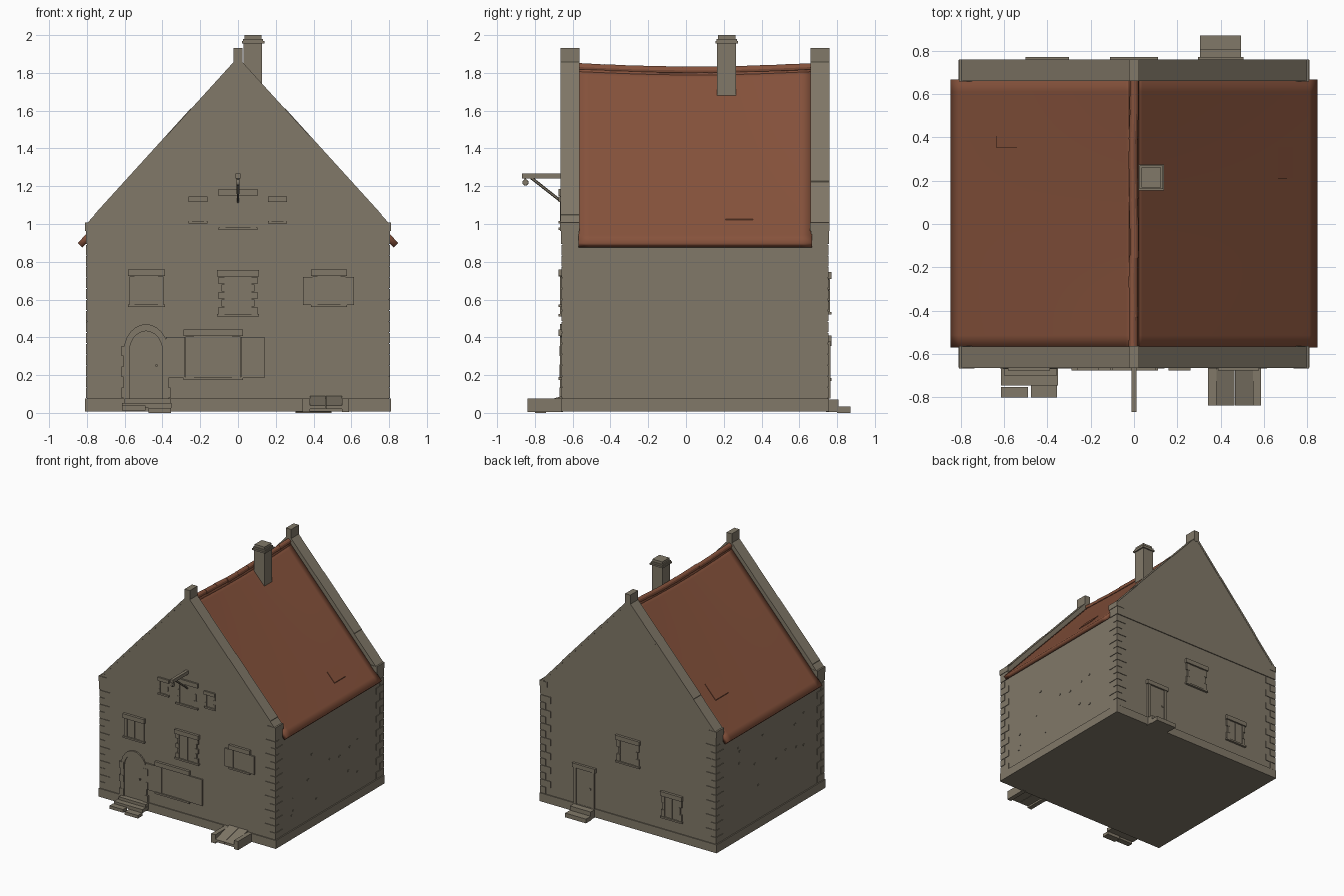
import bpy, bmesh, math, random
from mathutils import Vector

random.seed(4)
cube = bpy.data.objects.get("Cube")
if cube:
    bpy.data.objects.remove(cube)


def material(name, rgb):
    m = bpy.data.materials.new(name)
    m.use_nodes = True
    m.diffuse_color = (*rgb, 1)
    m.node_tree.nodes["Principled BSDF"].inputs["Base Color"].default_value = (*rgb, 1)
    return m


STONE = material("warm grey stone", (0.22, 0.19, 0.14))
TILE = material("red clay tile", (0.24, 0.085, 0.045))


def finish(name, bm, mat):
    bmesh.ops.recalc_face_normals(bm, faces=bm.faces)
    me = bpy.data.meshes.new(name)
    bm.to_mesh(me)
    bm.free()
    me.materials.append(mat)
    ob = bpy.data.objects.new(name, me)
    bpy.context.collection.objects.link(ob)
    return ob


def boxes(name, items, mat=STONE):
    """One object from (x0, x1, y0, y1, z0, z1) boxes."""
    bm = bmesh.new()
    for x0, x1, y0, y1, z0, z1 in items:
        for v in bmesh.ops.create_cube(bm, size=1)["verts"]:
            v.co = Vector((x0 + (v.co.x + .5) * (x1 - x0), y0 + (v.co.y + .5) * (y1 - y0),
                           z0 + (v.co.z + .5) * (z1 - z0)))
    return finish(name, bm, mat)


def prism(name, pts, y0, y1, mat=STONE):
    """Extrude an (x, z) outline along y."""
    bm = bmesh.new()
    f = bm.faces.new([bm.verts.new((x, y0, z)) for x, z in pts])
    ext = bmesh.ops.extrude_face_region(bm, geom=[f])
    for g in ext["geom"]:
        if isinstance(g, bmesh.types.BMVert):
            g.co.y = y1
    return finish(name, bm, mat)


FRONT, BACK = -0.655, 0.75
GABLES = {"front": (-0.662, -0.567), "back": (0.662, 0.757)}
SLOPE = 1.1

# Walls, plinth and solid loft
boxes("walls", [(-.8, .8, FRONT, BACK, .02, .9)])
boxes("plinth", [(-.81, .81, -.663, .758, .008, .077)])
prism("loft", [(-.8, .88), (.8, .88), (0, 1.77)], -.6, .7)

# Gable walls with coping, kneelers and top stones
for end, (y0, y1) in GABLES.items():
    prism(end + "_gable", [(-.805, .895), (.805, .895), (.805, .99), (0, 1.87), (-.805, .99)], y0, y1)
    for s in (-1, 1):
        cuts = [0, .38, .76, .805] if end == "front" else [0, .25, .6, .805]
        for i, (a, b) in enumerate(zip(cuts, cuts[1:])):
            t = 1.883 + .004 * (i % 2)
            prism(end + "_coping", [(s * a, t - SLOPE * a), (s * b, t - SLOPE * b),
                                    (s * b, t - .025 - SLOPE * b), (s * a, t - .025 - SLOPE * a)],
                  y0 - .002, y1 + .002)
        x = sorted((s * .737, s * .809))
        boxes(end + "_kneeler", [(*x, y0 - .005, y1 + .003, .963, 1.008)])
    boxes(end + "_top_stone", [(-.024, .024, y0 - .002, y1 + .003, 1.84, 1.932)])

# Sagging roof slopes
N = 22
for side, s in (("left", 1), ("right", -1)):
    bm = bmesh.new()
    grid = []
    for i in range(N + 1):
        u = i / N
        row = []
        for j in range(N + 1):
            t = j / N
            sag = math.sin(math.pi * t) * .018 * (1 - u)
            row.append(bm.verts.new((s * .848 * u, -.57 + 1.237 * t, 1.832 - u * .933 - sag)))
        grid.append(row)
    for i in range(N):
        for j in range(N):
            q = [grid[i][j], grid[i + 1][j], grid[i + 1][j + 1], grid[i][j + 1]]
            bm.faces.new(q)
    # Close the sheet into a slab
    geom = bmesh.ops.extrude_face_region(bm, geom=bm.faces[:])["geom"]
    for g in geom:
        if isinstance(g, bmesh.types.BMVert):
            g.co += Vector((-s * .024, 0, -.024))
    for f in bm.faces:
        f.smooth = True
    finish(side + "_roof_slope", bm, TILE)


# Ridge tiles
def rod(name, a, b, r, mat, n=12):
    a, b = Vector(a), Vector(b)
    bm = bmesh.new()
    bmesh.ops.create_cone(bm, segments=n, cap_ends=True, radius1=r, radius2=r * .93, depth=(b - a).length)
    ob = finish(name, bm, mat)
    ob.location = (a + b) / 2
    ob.rotation_euler = (b - a).to_track_quat("Z", "Y").to_euler()
    return ob


for k in range(9):
    ends = []
    for t in (k / 9, (k + 1.08) / 9):
        t = min(t, 1)
        ends.append((random.uniform(-.005, .002), -.568 + 1.233 * t, 1.831 - .018 * math.sin(math.pi * t)))
    rod("ridge_tile", *ends, .021, TILE)


# Slightly lifted tile patches
def patch(x0, x1, y0, y1):
    top = [1.83 - 1.1 * abs(x) for x in (x0, x1)]
    prism("lifted_tile", [(x0, top[0]), (x1, top[1]), (x1, top[1] + .006), (x0, top[0] + .006)], y0, y1, TILE)


patch(-.635, -.54, .35, .52)
patch(.665, .735, .21, .355)

# Chimney with stepped cap
boxes("chimney", [(.03, .127, .165, .265, 1.68, 1.96)])
boxes("chimney_cap", [(.02, .139, .155, .275, 1.955, 1.968), (.026, .133, .161, .269, 1.968, 1.98),
                      (.034, .124, .169, .261, 1.98, 2.0)])


def on_wall(side, x0, x1, z0, z1, depth):
    """Box standing out from the front or back wall."""
    y = (FRONT - depth, FRONT + .01) if side == "front" else (BACK - .01, BACK + depth)
    return (x0, x1, *y, z0, z1)


def window(side, cx, w, z0, z1, jambs=2, panes=2, shutters=None):
    """Lintel, sill, alternating jamb stones, frame bars and optional shutters."""
    h = w / 2
    lint = min(.036, (z1 - z0) * .2)
    parts = [on_wall(side, cx - h, cx + h, z1 - lint, z1, .021),
             on_wall(side, cx - h, cx + h, z0, z0 + .014, .019)]
    step = (z1 - z0 - lint - .014) / jambs
    for i in range(jambs):
        for s in (-1, 1):
            a = h * (.93 if i % 2 == 0 else .8)
            x = sorted((cx + s * a, cx + s * h * .64))
            parts.append(on_wall(side, *x, z0 + .014 + i * step, z0 + .014 + (i + 1) * step - .002, .012))
    boxes(side + "_window_surround", parts)
    bars = [on_wall(side, cx - h * .64, cx + h * .64, z0 + .014, z1 - lint, .007)]
    for i in range(1, panes):
        x = cx - h * .64 + 1.28 * h * i / panes
        bars.append(on_wall(side, x - .005, x + .005, z0 + .014, z1 - lint, .01))
    boxes(side + "_window_panel", bars)
    if shutters:
        boxes("shutter", [on_wall(side, a, b, z0 + .01, z1 - lint - .005, .012) for a, b in shutters])


window("front", -.485, .195, .56, .76, 1)
window("front", 0, .22, .51, .757, 5)
window("front", .482, .19, .56, .76, 1, 2, [(.345, .41), (.55, .615)])
window("front", -.132, .315, .175, .442, 1, 3, [(-.38, -.28), (.015, .14)])
window("front", 0, .205, .967, 1.185, 3, 1)
window("front", -.212, .1, 1.003, 1.145, 3, 1)
window("front", .21, .1, 1.003, 1.145, 3, 1)
window("back", 0, .22, .52, .745, 3)
window("back", -.4, .2, .17, .39, 3)

# Arched front door: stone ring, jamb blocks, leaf and handle
DX = -.487


def arch(hw, rise, foot=.06, spring=.325):
    pts = [(DX + hw, foot)]
    for i in range(13):
        a = math.pi * i / 12
        pts.append((DX + hw * math.cos(a), spring + rise * math.sin(a)))
    return pts + [(DX - hw, foot)]


bm = bmesh.new()
outer, inner = [[bm.verts.new((x, FRONT - .012, z)) for x, z in arch(*p)] for p in ((.118, .145), (.088, .108))]
for i in range(len(outer) - 1):
    bm.faces.new((outer[i], outer[i + 1], inner[i + 1], inner[i]))
for g in bmesh.ops.extrude_face_region(bm, geom=bm.faces[:])["geom"]:
    if isinstance(g, bmesh.types.BMVert):
        g.co.y = FRONT + .01
finish("door_arch", bm, STONE)
prism("front_door", arch(.088, .108), FRONT - .004, FRONT + .01)
boxes("door_jamb_blocks", [on_wall("front", *sorted((DX + s * .09, DX + s * .13)), z, z + .055, .014)
                           for s in (-1, 1) for z in (.08, .19, .3)])
boxes("door_handle", [on_wall("front", -.438, -.426, .245, .257, .014)])

# Front steps
boxes("front_steps", [(-.6, -.355, -.7, -.65, .05, .077), (-.613, -.352, -.745, -.65, .025, .053),
                      (-.613, -.49, -.8, -.752, .012, .038), (-.475, -.355, -.8, -.74, 0, .025)])

# Cellar hatch with side walls and sloping doors
boxes("cellar_side_walls", [(.342, .38, -.838, -.65, .005, .077), (.55, .587, -.838, -.65, .005, .077)])
for x0, x1 in ((.38, .464), (.467, .55)):
    bm = bmesh.new()
    rim = [(-.838, .02), (-.838, .04), (-.65, .09), (-.65, .02)]
    ends = [[bm.verts.new((x, y, z)) for y, z in rim] for x in (x0, x1)]
    for e in ends:
        bm.faces.new(e)
    for i in range(4):
        bm.faces.new((ends[0][i], ends[0][i - 1], ends[1][i - 1], ends[1][i]))
    finish("cellar_door", bm, STONE)

# Back door and steps
boxes("back_door", [on_wall("back", .325, .475, .077, .375, .006), on_wall("back", .305, .33, .077, .375, .014),
                    on_wall("back", .47, .495, .077, .375, .014), on_wall("back", .295, .505, .375, .41, .02),
                    on_wall("back", .34, .352, .22, .235, .012)])
boxes("back_steps", [(.305, .495, .74, .808, .005, .07), (.305, .495, .8, .87, 0, .035)])

# Hoist beam, brace and pulley
boxes("hoist_beam", [(-.012, .012, -.868, -.6, 1.24, 1.268)])
rod("hoist_brace", (0, -.82, 1.245), (0, -.655, 1.115), .008, STONE, 6)
rod("hoist_pulley", (-.008, -.85, 1.22), (.008, -.85, 1.22), .017, STONE)
boxes("hoist_hook_strap", [(-.004, .004, -.854, -.846, 1.22, 1.245)])

# Alternating corner stones
quoins = []
for i in range(14):
    z = .08 + i * .058
    long, short = (.09, .045) if i % 2 else (.045, .09)
    for s in (-1, 1):
        for y, d in ((FRONT, 1), (BACK, -1)):
            x = sorted((s * .805, s * (.8 - long)))
            ys = sorted((y - d * .005, y + d * short))
            quoins.append((*x, *ys, z, z + .054))
boxes("corner_stones", quoins)

# A few proud stones on the walls
stones = []
for _ in range(12):
    z, y = random.uniform(.15, .8), random.uniform(-.5, .6)
    for s in (-1, 1):
        stones.append((*sorted((s * .79, s * .804)), y, y + .018, z, z + .012))
        y, z = -y, .95 - z
boxes("proud_stones", stones)
